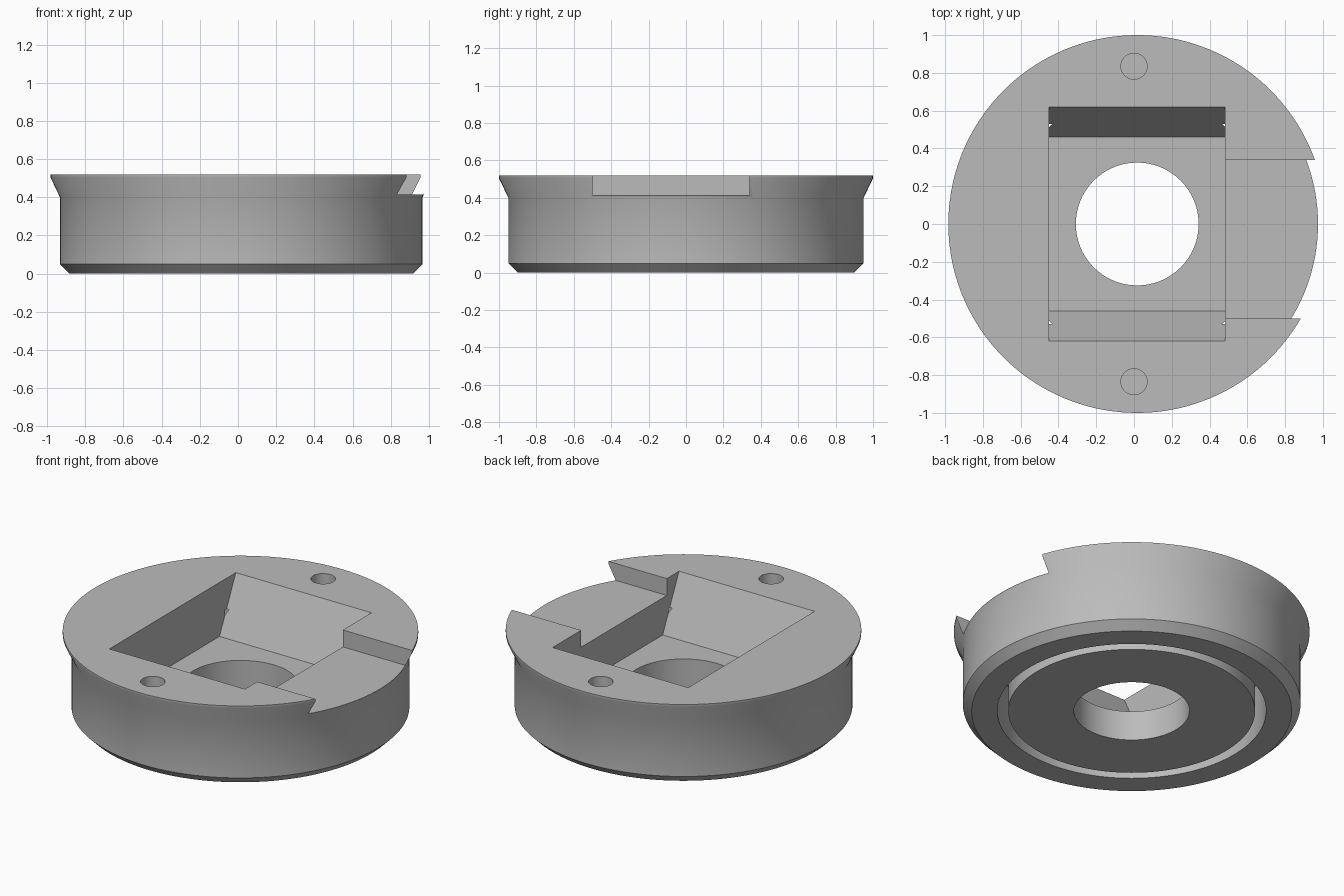
import bpy, bmesh, math
from mathutils import Matrix, Vector

cube = bpy.data.objects.get("Cube")
if cube:
    bpy.data.objects.remove(cube, do_unlink=True)

AXIS_X = 0.017      # turning axis of the body
TOP = 0.52          # height of the top face
FLOOR = 0.185       # height of the pocket floor

grey = bpy.data.materials.new("plain grey")
grey.use_nodes = True
grey.diffuse_color = (0.5, 0.5, 0.5, 1)
grey.node_tree.nodes["Principled BSDF"].inputs["Base Color"].default_value = (0.5, 0.5, 0.5, 1)


def make_object(name, bm):
    bmesh.ops.recalc_face_normals(bm, faces=bm.faces)
    mesh = bpy.data.meshes.new(name)
    bm.to_mesh(mesh)
    bm.free()
    mesh.materials.append(grey)
    obj = bpy.data.objects.new(name, mesh)
    bpy.context.collection.objects.link(obj)
    return obj


def lathe(name, profile, steps):
    bm = bmesh.new()
    verts = [bm.verts.new((AXIS_X + r, 0, z)) for r, z in profile]
    edges = [bm.edges.new((a, b)) for a, b in zip(verts, verts[1:] + verts[:1])]
    bmesh.ops.spin(bm, geom=verts + edges, cent=(AXIS_X, 0, 0), axis=(0, 0, 1),
                   angle=math.tau, steps=steps, use_duplicate=False)
    bmesh.ops.remove_doubles(bm, verts=bm.verts, dist=0.0001)
    return make_object(name, bm)


def prism(name, profile, x0, x1):
    # extrude a (y, z) outline along x
    bm = bmesh.new()
    face = bm.faces.new([bm.verts.new((x0, y, z)) for y, z in profile])
    new = bmesh.ops.extrude_face_region(bm, geom=[face])["geom"]
    moved = [v for v in new if isinstance(v, bmesh.types.BMVert)]
    bmesh.ops.translate(bm, verts=moved, vec=Vector((x1 - x0, 0, 0)))
    return make_object(name, bm)


def cylinder(name, x, y, z0, z1, radius):
    bm = bmesh.new()
    bmesh.ops.create_cone(bm, cap_ends=True, segments=48, radius1=radius, radius2=radius,
                          depth=z1 - z0, matrix=Matrix.Translation((x, y, (z0 + z1) / 2)))
    return make_object(name, bm)


# Turned body: bore, underside ring groove, bottom chamfer and flared rim
body = lathe("round_base", [
    (0.325, 0), (0.694, 0), (0.694, 0.33), (0.756, 0.33), (0.756, 0), (0.90, 0),
    (0.95, 0.05), (0.95, 0.40), (1.0, 0.505), (1.0, TOP), (0.325, TOP)], 144)

# Pocket with sloping ends, side notch and two blind pin holes
over = 0.1
wide = 0.62 + over * 0.16 / (TOP - FLOOR)
cutters = [
    prism("pocket_cutter", [(-0.46, FLOOR), (0.46, FLOOR),
                            (wide, TOP + over), (-wide, TOP + over)], -0.449, 0.482),
    prism("notch_cutter", [(-0.5, 0.415), (0.34, 0.415), (0.34, 0.7), (-0.5, 0.7)], 0.3, 1.2),
]
for side in (-1, 1):
    cutters.append(cylinder("pin_hole_cutter", 0, side * 0.835, 0.3, 0.6, 0.069))

bpy.context.view_layer.objects.active = body
for cutter in cutters:
    cutter.hide_render = True
    cut = body.modifiers.new("cut", "BOOLEAN")
    cut.operation = "DIFFERENCE"
    cut.solver = "EXACT"
    cut.object = cutter
    bpy.ops.object.modifier_apply(modifier=cut.name)
    bpy.data.objects.remove(cutter, do_unlink=True)

# Smooth the turned faces, keep the edges sharp
bpy.ops.object.select_all(action="DESELECT")
body.select_set(True)
bpy.ops.object.shade_smooth_by_angle(angle=math.radians(30))
